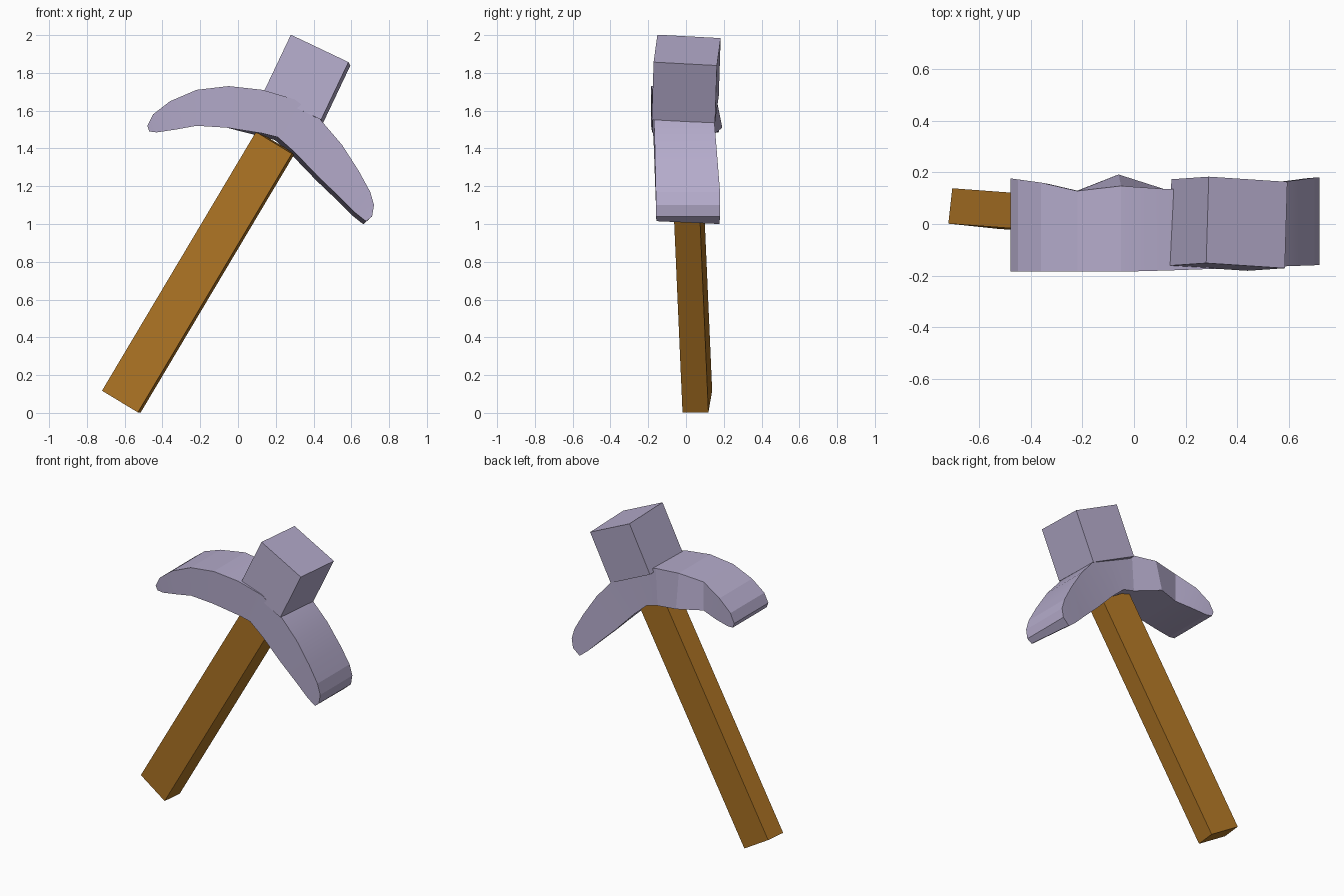
import bpy
import math
from mathutils import Matrix, Vector

cube = bpy.data.objects.get("Cube")
if cube:
    bpy.data.objects.remove(cube, do_unlink=True)


def material(name, colour):
    mat = bpy.data.materials.new(name)
    mat.use_nodes = True
    mat.diffuse_color = colour
    mat.node_tree.nodes["Principled BSDF"].inputs["Base Color"].default_value = colour
    return mat


steel = material("pale violet steel", (0.46, 0.41, 0.60, 1))
wood = material("orange brown wood", (0.42, 0.175, 0.018, 1))


def slanted_box(name, centre, side, back, up, mat):
    """Box given by its centre and its three full edge vectors."""
    bpy.ops.mesh.primitive_cube_add(size=1)
    obj = bpy.context.object
    obj.name = name
    axes = Matrix((side, back, up)).transposed().to_4x4()
    obj.data.transform(Matrix.Translation(centre) @ axes)
    obj.data.materials.append(mat)
    return obj


# Handle, leaning to the left and slightly twisted
slanted_box("handle", Vector((-0.21, 0.03, 0.745)), (0.19, -0.02, -0.115),
            (0.015, 0.137, 0), (0.815, -0.06, 1.37), wood)

# Square hammer block on top of the blade
slanted_box("hammer_block", Vector((0.365, 0.001, 1.768)), (0.305, -0.02, -0.145),
            (0.01, 0.335, -0.018), (0.145, 0.01, 0.305), steel)

# Curved blade: outer and inner rim points, from the left tip to the right tip
outer = [(-.48, 1.52), (-.45, 1.58), (-.36, 1.65), (-.22, 1.71), (-.05, 1.73),
         (.13, 1.71), (.3, 1.66), (.43, 1.56), (.55, 1.42), (.64, 1.28),
         (.7, 1.17), (.72, 1.1), (.71, 1.04)]
inner = [(-.47, 1.49), (-.43, 1.485), (-.33, 1.5), (-.22, 1.52), (-.06, 1.51),
         (.13, 1.48), (.21, 1.46), (.3, 1.38), (.43, 1.245), (.54, 1.14),
         (.62, 1.06), (.67, 1.02), (.68, 1.015)]


def front_y(x):
    return -0.18 + 0.025 * max(0, x) / 0.7


def back_y(x, bump):
    # Hollow towards the middle of each arm, with a peak on the inner rim
    ends = 0.135 + 0.045 * min(1, abs(x - 0.1) / 0.6) ** 2
    hollow = -0.02 * math.exp(-((x + 0.22) / 0.08) ** 2)
    return ends + hollow + bump * math.exp(-((x + 0.05) / 0.09) ** 2)


verts, faces = [], []
for (ox, oz), (ix, iz) in zip(outer, inner):
    drop = 0.015 if ix > 0.1 else 0
    verts += [(ox, front_y(ox) - 0.005, oz), (ox, back_y(ox, 0.01), oz),
              (ix - drop, back_y(ix, 0.055), iz - drop), (ix, front_y(ix), iz)]
for i in range(len(outer) - 1):
    a, b = 4 * i, 4 * i + 4
    for k in range(4):
        n = (k + 1) % 4
        faces.append((a + k, a + n, b + n, b + k))
last = len(verts) - 4
faces += [(3, 2, 1, 0), tuple(range(last, last + 4))]

mesh = bpy.data.meshes.new("curved_blade")
mesh.from_pydata(verts, [], faces)
mesh.materials.append(steel)
blade = bpy.data.objects.new("curved_blade", mesh)
bpy.context.collection.objects.link(blade)
bpy.ops.object.select_all(action="DESELECT")
blade.select_set(True)
bpy.context.view_layer.objects.active = blade
bpy.ops.object.mode_set(mode="EDIT")
bpy.ops.mesh.select_all(action="SELECT")
bpy.ops.mesh.normals_make_consistent(inside=False)
bpy.ops.object.mode_set(mode="OBJECT")
bpy.ops.object.shade_smooth_by_angle(angle=math.radians(12))
